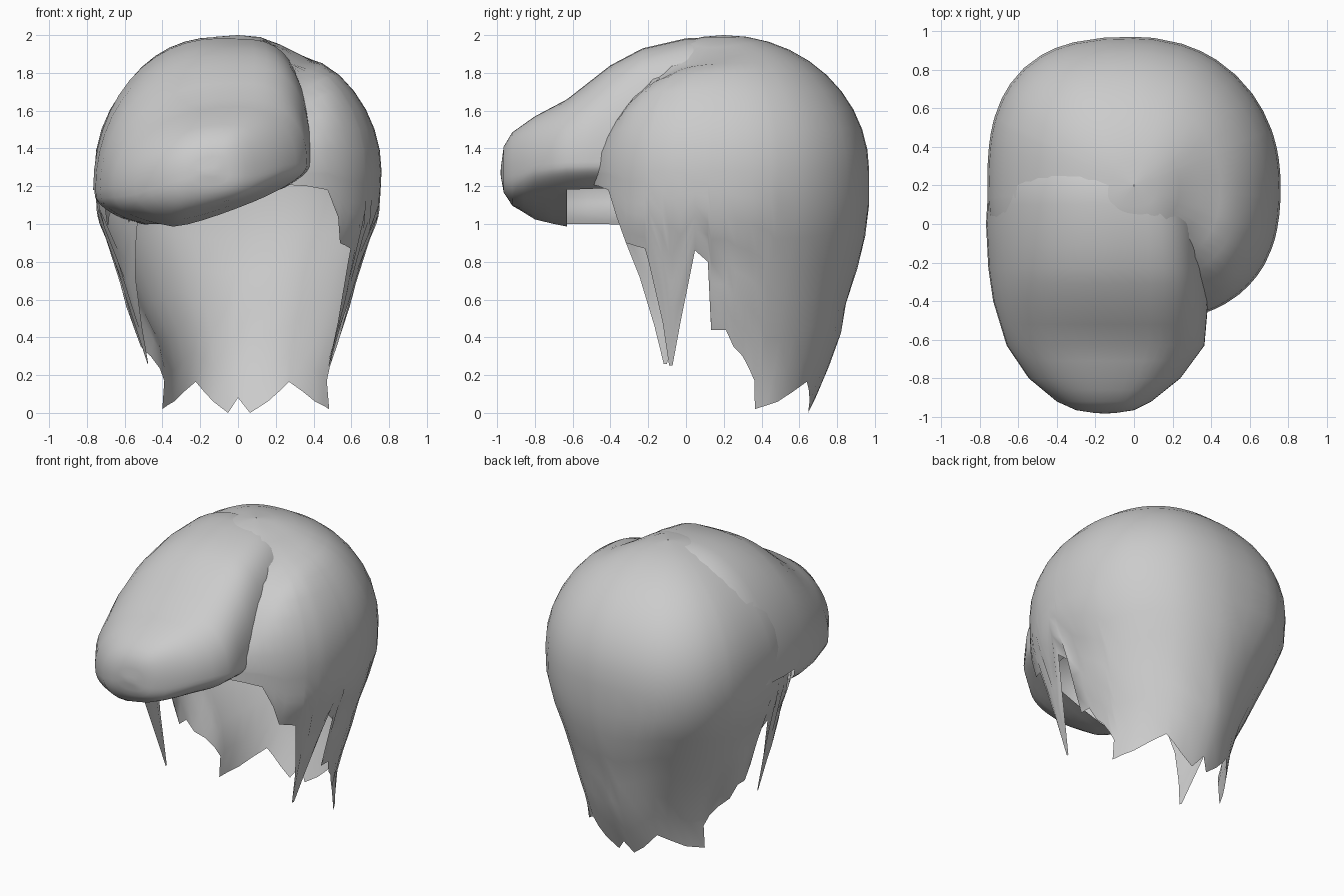
import bpy, bmesh, math

if "Cube" in bpy.data.objects:
    bpy.data.objects.remove(bpy.data.objects["Cube"])

grey = bpy.data.materials.new("light_grey")
grey.diffuse_color = (0.6, 0.6, 0.6, 1)
grey.use_nodes = True
grey.node_tree.nodes["Principled BSDF"].inputs["Base Color"].default_value = grey.diffuse_color


def interp(table, v):
    """Linear lookup in rows of (key, values...), keys ascending."""
    if v <= table[0][0]:
        return table[0][1:]
    for a, b in zip(table, table[1:]):
        if v <= b[0]:
            t = (v - a[0]) / (b[0] - a[0])
            return tuple(p + (q - p) * t for p, q in zip(a[1:], b[1:]))
    return table[-1][1:]


def spow(v, e):
    return math.copysign(abs(v) ** e, v)


def ramp(v, lo, hi):
    t = min(1, max(0, (v - lo) / (hi - lo)))
    return t * t * (3 - 2 * t)


def grid_object(name, rows, keep):
    """Skin closed rows of points with quads, keeping those whose centre passes."""
    bm = bmesh.new()
    vs = [[bm.verts.new(p) for p in r] for r in rows]
    n = len(rows[0])
    for i in range(len(rows) - 1):
        for j in range(n):
            k = (j + 1) % n
            f = bm.faces.new((vs[i][j], vs[i + 1][j], vs[i + 1][k], vs[i][k]))
            if not keep(f.calc_center_median(), j):
                bm.faces.remove(f)
    bmesh.ops.delete(bm, geom=[v for v in bm.verts if not v.link_faces], context='VERTS')
    bmesh.ops.remove_doubles(bm, verts=bm.verts, dist=0.0005)
    bmesh.ops.recalc_face_normals(bm, faces=bm.faces)
    me = bpy.data.meshes.new(name)
    bm.to_mesh(me)
    bm.free()
    me.materials.append(grey)
    ob = bpy.data.objects.new(name, me)
    bpy.context.collection.objects.link(ob)
    bpy.context.view_layer.objects.active = ob
    ob.select_set(True)
    bpy.ops.object.shade_smooth_by_angle(angle=math.radians(50))
    ob.select_set(False)
    return ob


# Hair cap: half width and back depth by height, below the dome
LOWER = [(0, .52, .45), (.2, .49, .54), (.42, .54, .62), (.6, .605, .65),
         (.83, .655, .73), (1.0, .735, .76), (1.07, .75, .77), (1.28, .76, .77)]
# Ragged hem: angle from the front, height of the edge
BACK_HEM = [(81.6, .86), (86, .8), (87, .44), (91, .44), (95, .35),
            (100, .3), (108, .17), (111, .02), (127, .06), (147, .165),
            (162, .06), (173, 0), (180, .08)]
FRONT_HEM = [(0, 1.22), (24, 1.2), (34, 1.18), (47.6, .9)]
RIGHT_HEM = FRONT_HEM + [(59, .87), (61, .8), (68, .48), (71, .25), (72.5, .25)] + BACK_HEM
LEFT_HEM = FRONT_HEM + [(56, .72), (64, .46), (68.5, .26), (70, .26)] + BACK_HEM


def hem(a):
    return interp(LEFT_HEM, 360 - a)[0] if a > 180 else interp(RIGHT_HEM, a)[0]


def cap_point(angle, z):
    left = angle > 180
    deg = 360 - angle if left else angle
    f = math.radians(deg)
    if z > 1.28:
        s = math.sqrt(max(0, 1 - ((z - 1.28) / .72) ** 2))
        a, b, c = .76 * s, .77 * s, .71 * s
    else:
        (a, b), c = interp(LOWER, z), .71
    if deg < 90:
        x, y = a * math.sin(f) ** .8, .2 - c * spow(math.cos(f), .8)
    else:
        e = 1 - (.25 if left else .05) * ramp(z, .7, 1.2)      # fuller on the left
        x, y = a * max(0, math.sin(f)) ** e, .2 + b * abs(math.cos(f)) ** e
        if left:
            x *= 1 - .17 * ramp(z, .8, .3) * ramp(deg, 92, 108)
    if left:
        return -x, y, z
    # Parting valley beside the fringe
    if z > 1.3:
        z -= .085 * math.exp(-((x - .32) / .11) ** 2) * ramp(y, .55, -.1) * ramp(z, 1.3, 1.6)
    return x, y, z


angles = sorted({h[0] for h in RIGHT_HEM} | {6, 12, 18, 29, 41, 54, 76, 104, 119, 137, 154})
angles += [360 - a for a in sorted({h[0] for h in LEFT_HEM} | {6, 12, 18, 29, 41, 76, 104, 119, 137, 154},
                                   reverse=True) if 0 < a < 180]
cap_rows = []
for k in range(11):                         # dome
    z = 1.28 + .72 * math.cos(math.pi / 2 * max(k, .02) / 10)
    cap_rows.append([cap_point(a, z) for a in angles])
for k in range(1, 8):                       # sides down to the hem
    cap_rows.append([cap_point(a, 1.28 + (hem(a) - 1.28) * k / 7) for a in angles])
grid_object("hair_cap", cap_rows,
            lambda c, j: not (c.y < -.13 and c.x < .2 and c.z > 1.06))

# Swept fringe: y, left x, right x, top z, bottom z
STATIONS = [(-.98, -.2, -.1, 1.3, 1.24), (-.965, -.3, 0, 1.41, 1.14),
            (-.92, -.4, .09, 1.485, 1.06), (-.8, -.545, .24, 1.57, .99),
            (-.63, -.66, .365, 1.66, .96), (-.4, -.73, .385, 1.84, .96),
            (-.23, -.755, .38, 1.93, .96), (0, -.767, .37, 1.983, 1.0),
            (.2, -.755, .34, 1.99, 1.0), (.35, -.69, .29, 1.93, 1.1)]
STEPS = 48


def fringe_ring(y):
    xl, xr, top, low = interp(STATIONS, y)
    back = ramp(y, -.75, -.25)
    x0 = xl + (xr - xl) * (.64 - .05 * back)
    flat = min(1, (xr - xl) / .8)           # slant fades out at the nose
    ring = []
    for j in range(STEPS):
        f = 2 * math.pi * j / STEPS
        co, si = math.cos(f), math.sin(f)
        x = x0 + ((xr - x0) * spow(co, .75 - .25 * back) if co > 0 else (xl - x0) * spow(-co, .97))
        mid = min(max(1.28 + .13 * x * flat, low), top)
        under = min(low + flat * (.38 * max(0, x + .33) + .18 * max(0, -x - .6)), mid)
        up = .95 - .18 * back if co > 0 else .98
        z = mid + ((top - mid) * spow(si, up) if si > 0 else (under - mid) * spow(-si, .7))
        ring.append((x, y, z))
    return ring


ys = [-.98, -.972, -.965, -.945, -.92, -.86, -.8, -.71, -.63, -.52, -.4,
      -.31, -.23, -.11, 0, .1, .2, .27, .35]
rings = [fringe_ring(y) for y in ys]
tip = [(-.15, -.982, 1.27)] * STEPS


def fringe_keep(c, j):
    """Leave the underside open behind the curled lip."""
    a = (j + .5) * 360 / STEPS
    if c.y < -.58:
        return True
    if a > 250:
        return c.y < -.4 and a > 300
    return a < 180 or (a < 236 and c.y < -.1)


grid_object("swept_fringe", [tip] + rings, fringe_keep)
